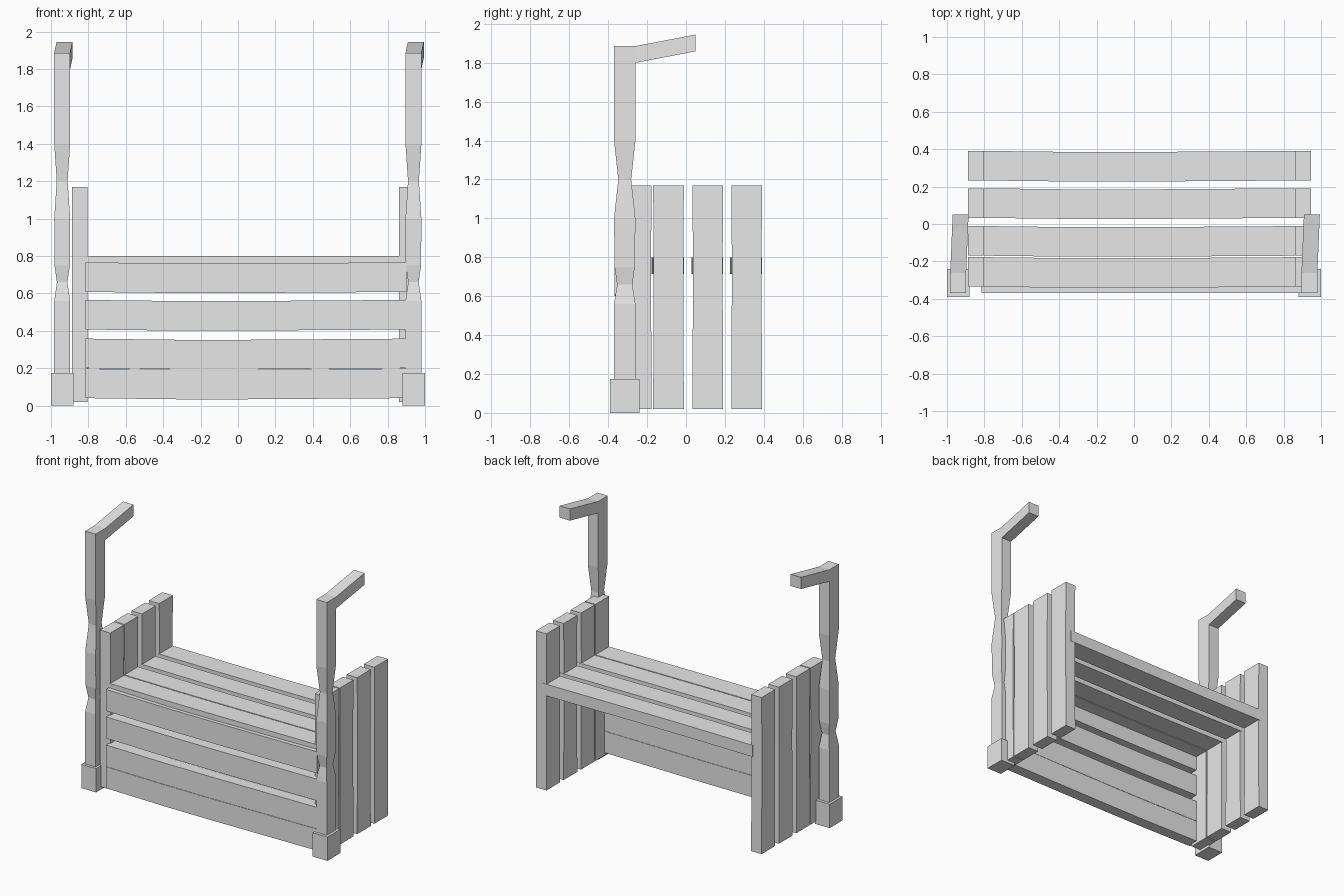
import bpy
import bmesh
from mathutils import Vector

if "Cube" in bpy.data.objects:
    bpy.data.objects.remove(bpy.data.objects["Cube"])

grey = bpy.data.materials.new("plain grey")
grey.use_nodes = True
colour = (0.8, 0.8, 0.8, 1)
grey.diffuse_color = colour
grey.node_tree.nodes["Principled BSDF"].inputs["Base Color"].default_value = colour


def loft(name, rings):
    """Skin a closed solid through a row of four-cornered rings."""
    bm = bmesh.new()
    rows = [[bm.verts.new(p) for p in ring] for ring in rings]
    for a, b in zip(rows, rows[1:]):
        for i in range(4):
            j = (i + 1) % 4
            bm.faces.new((a[i], a[j], b[j], b[i]))
    bm.faces.new(rows[0])
    bm.faces.new(rows[-1])
    bmesh.ops.recalc_face_normals(bm, faces=bm.faces)
    mesh = bpy.data.meshes.new(name)
    bm.to_mesh(mesh)
    bm.free()
    mesh.materials.append(grey)
    obj = bpy.data.objects.new(name, mesh)
    bpy.context.collection.objects.link(obj)
    return obj


def ring(axis, centre, half_a, half_b):
    """Rectangle across the given axis (0 = x, 1 = y, 2 = z)."""
    a, b = [i for i in range(3) if i != axis]
    points = []
    for sa, sb in ((-1, -1), (1, -1), (1, 1), (-1, 1)):
        p = Vector(centre)
        p[a] += sa * half_a
        p[b] += sb * half_b
        points.append(p)
    return points


THICK, WIDE = 0.0425, 0.079
SLAT_START, SLAT_END = -0.815, 0.9
BOW = 0.006


def slat(name, y, z, half_y, half_z, bow):
    """Long plank along x, with a slightly bowed middle."""
    rings = []
    for x, sag in ((SLAT_START, 0), (-0.33, 1), (0.05, 1), (SLAT_END, 0)):
        rings.append(ring(0, Vector((x, y, z)) + bow * sag, half_y, half_z))
    loft(name, rings)


# Seat slats and the upright end planks share the same rows
for n, y in enumerate((-0.256, -0.09, 0.112, 0.312), 1):
    slat(f"seat_slat_{n}", y, 0.757, WIDE, THICK, Vector((0, -BOW, 0)))
    for side, x in (("right", -0.846), ("left", 0.903)):
        rings = [ring(2, (x, y, z), THICK, w)
                 for z, w in ((0.02, WIDE), (0.75, WIDE - 0.003), (1.17, WIDE))]
        loft(f"{side}_end_plank_{n}", rings)

# Front slats
for n, z in enumerate((0.119, 0.279, 0.486, 0.687), 1):
    slat(f"front_slat_{n}", -0.326, z, THICK, WIDE, Vector((0, 0, -BOW)))

# Turned posts with a foot block and a raised arm
post_profile = ((0.17, 0.0425, 0.055), (0.56, 0.0425, 0.055),
                (0.66, 0.028, 0.039), (0.75, 0.041, 0.052),
                (1.0, 0.0425, 0.055), (1.2, 0.029, 0.033),
                (1.4, 0.0425, 0.055), (1.885, 0.0425, 0.055))
for side, x in (("right", -0.94), ("left", 0.938)):
    foot = 0.06 if x > 0 else -0.06
    loft(f"{side}_foot_block", [ring(2, (foot / 0.06 * 0.94, -0.315, z), 0.06, 0.075)
                                for z in (0, 0.175)])
    loft(f"{side}_post", [ring(2, (x, -0.315, z), hx, hy)
                          for z, hx, hy in post_profile])
    loft(f"{side}_arm", [ring(1, (x, -0.262, 1.842), 0.0425, 0.043),
                         ring(1, (x + 0.013, 0.05, 1.902), 0.0425, 0.043)])
